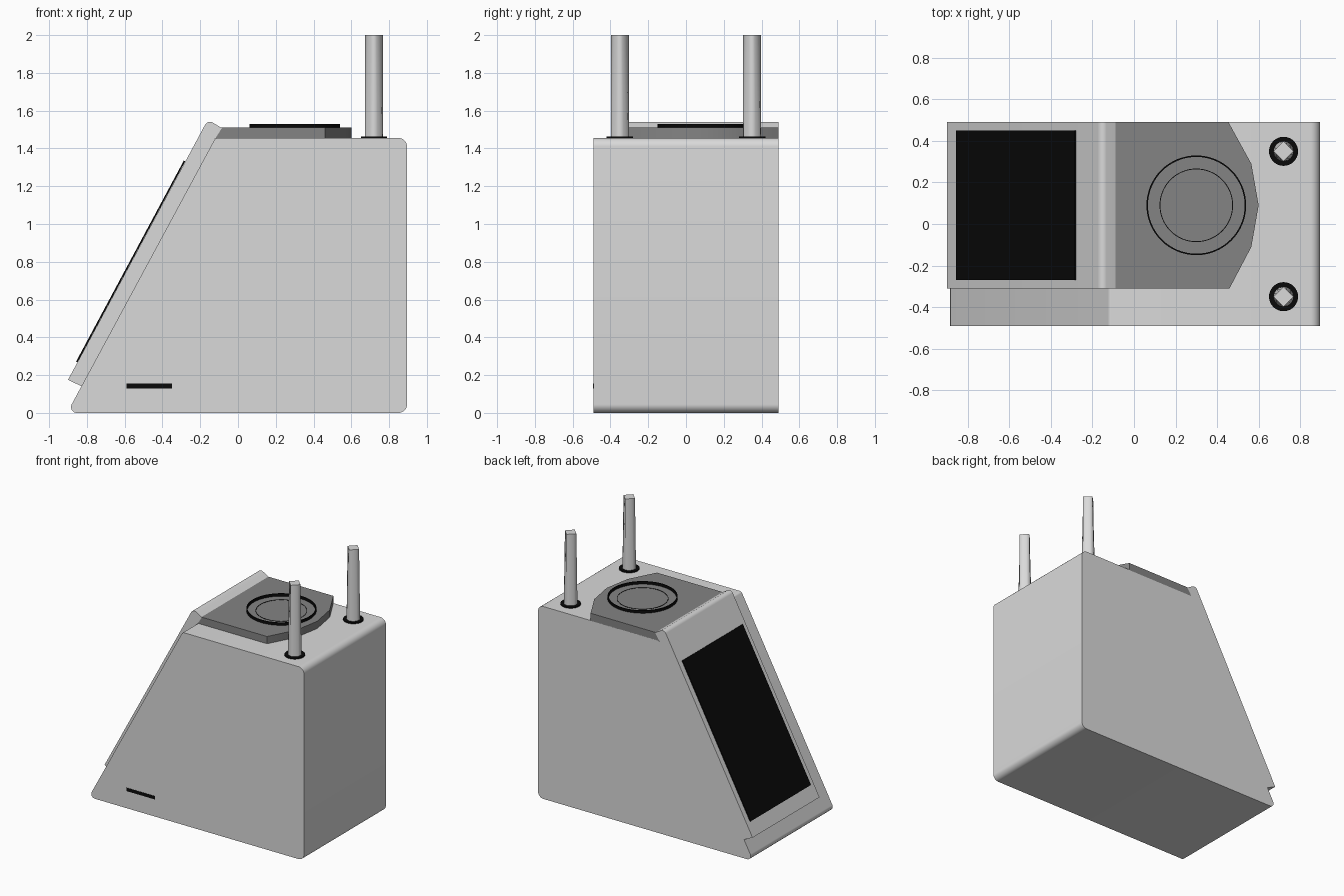
import bpy, bmesh, math
from mathutils import Vector

cube = bpy.data.objects.get("Cube")
if cube:
    bpy.data.objects.remove(cube, do_unlink=True)


def material(name, value):
    m = bpy.data.materials.new(name)
    m.use_nodes = True
    colour = (value, value, value, 1)
    m.diffuse_color = colour
    bsdf = m.node_tree.nodes["Principled BSDF"]
    bsdf.inputs["Base Color"].default_value = colour
    bsdf.inputs["Roughness"].default_value = 0.6
    return m


LIGHT = material("light grey", 0.7)
DARK = material("dark grey", 0.23)
BLACK = material("black", 0.003)


def finish(name, bm, mat, angle=35):
    bmesh.ops.recalc_face_normals(bm, faces=bm.faces)
    me = bpy.data.meshes.new(name)
    bm.to_mesh(me)
    bm.free()
    ob = bpy.data.objects.new(name, me)
    bpy.context.collection.objects.link(ob)
    me.materials.append(mat)
    bpy.ops.object.select_all(action="DESELECT")
    ob.select_set(True)
    bpy.context.view_layer.objects.active = ob
    bpy.ops.object.shade_smooth_by_angle(angle=math.radians(angle))
    return ob


def rounded(corners, steps=6):
    """Replace each (x, z, radius) corner with an arc."""
    out = []
    for i, (x, z, r) in enumerate(corners):
        p = Vector((x, z))
        if r == 0:
            out.append(p)
            continue
        a = (Vector(corners[i - 1][:2]) - p).normalized()
        b = (Vector(corners[(i + 1) % len(corners)][:2]) - p).normalized()
        half = a.angle(b) / 2
        centre = p + (a + b).normalized() * (r / math.sin(half))
        start = p + a * (r / math.tan(half)) - centre
        end = p + b * (r / math.tan(half)) - centre
        for k in range(steps + 1):
            out.append(centre + start.lerp(end, k / steps).normalized() * r)
    return out


def prism(name, points, lo, hi, mat, axis="y"):
    bm = bmesh.new()
    place = (lambda p, d: (p[0], d, p[1])) if axis == "y" else (lambda p, d: (p[0], p[1], d))
    face = bm.faces.new([bm.verts.new(place(p, lo)) for p in points])
    new = bmesh.ops.extrude_face_region(bm, geom=[face], use_keep_orig=True)["geom"]
    shift = Vector(place((0, 0), hi - lo))
    bmesh.ops.translate(bm, vec=shift, verts=[v for v in new if isinstance(v, bmesh.types.BMVert)])
    return finish(name, bm, mat)


def ring(name, x, y, inner, outer, z0, z1, mat, segments=64):
    bm = bmesh.new()
    loops = []
    for i in range(segments):
        a = 2 * math.pi * i / segments
        loops.append([bm.verts.new((x + r * math.cos(a), y + r * math.sin(a), z))
                      for r, z in ((inner, z0), (outer, z0), (outer, z1), (inner, z1))])
    for i in range(segments):
        p, q = loops[i - 1], loops[i]
        for k in range(4):
            bm.faces.new((p[k], q[k], q[(k + 1) % 4], p[(k + 1) % 4]))
    return finish(name, bm, mat)


# Wedge-shaped housing
prism("housing", rounded([(-0.905, 0, 0.03), (0.895, 0, 0.045), (0.895, 1.455, 0.045),
                          (-0.12, 1.455, 0.02)]), -0.49, 0.49, LIGHT)

# Raised panel lying on the sloping side
prism("sloped_panel", rounded([(-0.9, 0.175, 0), (-0.826, 0.14, 0), (-0.122, 1.45, 0),
                               (-0.085, 1.508, 0), (-0.16, 1.552, 0.03)]), -0.31, 0.49, LIGHT)

# Thin black screen set on the panel
low, high = Vector((-0.9, 0.175)), Vector((-0.18, 1.518))
along = (high - low).normalized()
out = Vector((-along.y, along.x))
s0, s1 = 0.05 / along.x, 0.62 / along.x
prism("screen", [low + along * s0, low + along * s1,
                 low + along * s1 + out * 0.008, low + along * s0 + out * 0.008],
      -0.27, 0.45, BLACK)

# Top platform, its left end leaning along the panel
platform = prism("top_platform", [(-0.09, -0.31), (0.46, -0.31), (0.565, -0.11), (0.6, 0.09),
                                  (0.565, 0.29), (0.455, 0.49), (-0.09, 0.49)],
                 1.452, 1.51, DARK, "z")
for v in platform.data.vertices:
    if v.co.x < 0 and v.co.z < 1.48:
        v.co.x -= 0.03

# Circular lip and marking on the platform
ring("dial_lip", 0.3, 0.09, 0.233, 0.24, 1.505, 1.53, BLACK)
ring("dial_marking", 0.3, 0.09, 0.173, 0.177, 1.508, 1.512, BLACK)

# Two posts with collars: round at the foot, square at the tip
for side, y in (("front", -0.35), ("back", 0.35)):
    ring(side + "_post_collar", 0.72, y, 0.044, 0.07, 1.45, 1.464, BLACK, 32)
    bm = bmesh.new()
    bmesh.ops.create_cone(bm, cap_ends=True, segments=16, radius1=0.048, radius2=0.048, depth=0.56)
    for v in bm.verts:
        if v.co.z > 0:
            k = 0.048 / (abs(v.co.x) + abs(v.co.y))
            v.co.x *= k
            v.co.y *= k
    bmesh.ops.translate(bm, vec=(0.72, y, 1.72), verts=bm.verts)
    finish(side + "_post", bm, LIGHT, 60)

# Slot low on the front face
prism("front_slot", [(-0.59, 0.13), (-0.35, 0.13), (-0.35, 0.155), (-0.59, 0.155)],
      -0.492, -0.488, BLACK)
